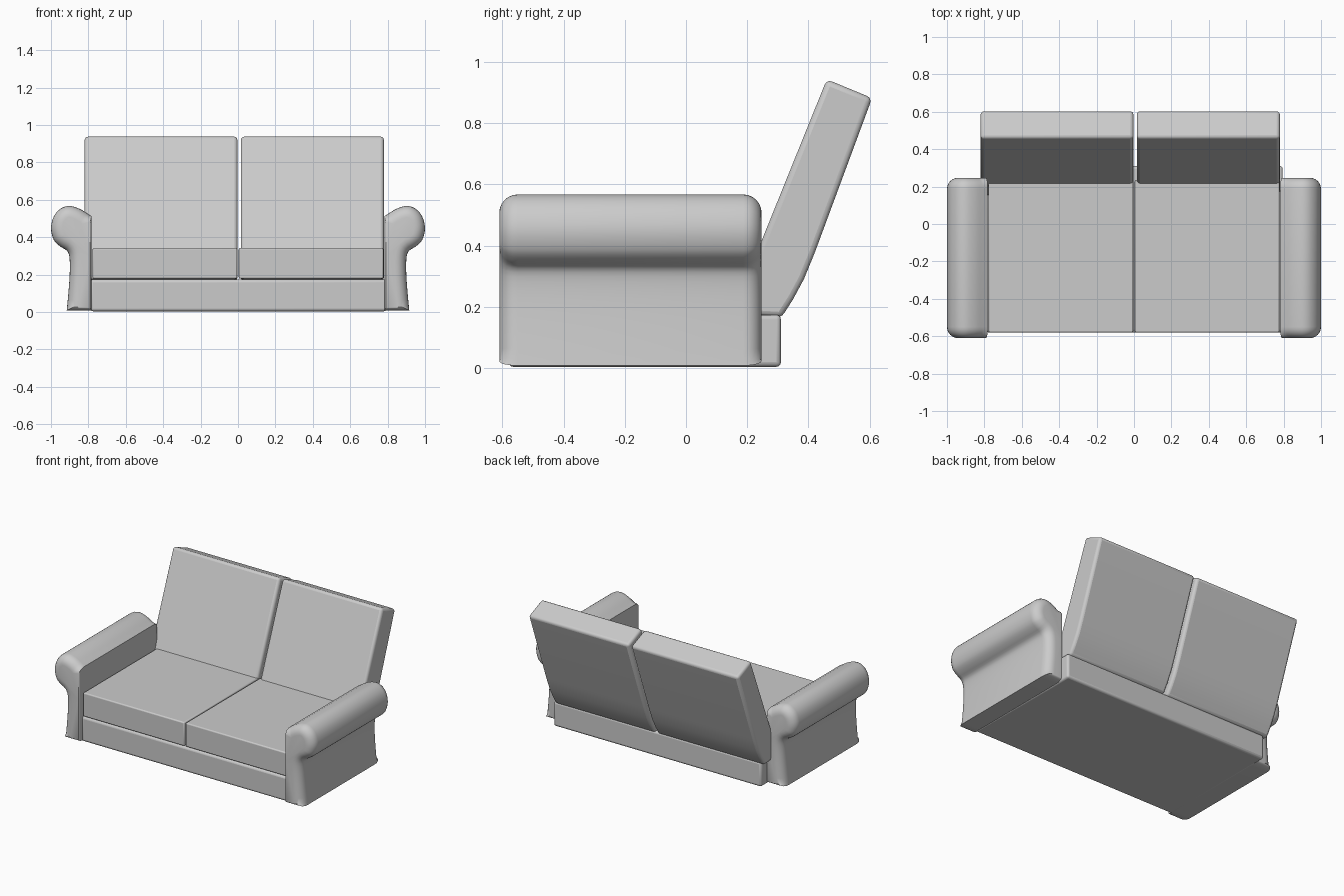
import bpy, bmesh, math
from mathutils import Vector

if "Cube" in bpy.data.objects:
    bpy.data.objects.remove(bpy.data.objects["Cube"])


def finish(name, bm, bevel=0.0, segs=3):
    bmesh.ops.recalc_face_normals(bm, faces=bm.faces)
    me = bpy.data.meshes.new(name)
    bm.to_mesh(me)
    bm.free()
    ob = bpy.data.objects.new(name, me)
    bpy.context.collection.objects.link(ob)
    if bevel:
        m = ob.modifiers.new("bevel", 'BEVEL')
        m.width, m.segments = bevel, segs
        m.limit_method, m.angle_limit = 'ANGLE', math.radians(40)
    bpy.ops.object.select_all(action='DESELECT')
    ob.select_set(True)
    bpy.context.view_layer.objects.active = ob
    bpy.ops.object.shade_smooth_by_angle(angle=math.radians(40))
    return ob


def loft(name, rings, bevel=0.0):
    bm = bmesh.new()
    vs = [[bm.verts.new(p) for p in r] for r in rings]
    n = len(vs[0])
    for a, b in zip(vs, vs[1:]):
        for i in range(n):
            j = (i + 1) % n
            bm.faces.new((a[i], a[j], b[j], b[i]))
    bm.faces.new(vs[0])
    bm.faces.new(vs[-1])
    return finish(name, bm, bevel)


def side_prism(name, x0, x1, yz, bevel):
    return loft(name, [[(x, y, z) for y, z in yz] for x in (x0, x1)], bevel)


def rect(y0, y1, z0, z1):
    return [(y0, z0), (y1, z0), (y1, z1), (y0, z1)]


# base and seat cushions
side_prism("base", -0.79, 0.795, rect(-0.58, 0.31, 0.004, 0.174), 0.015)
side_prism("seat_left", -0.777, -0.004, rect(-0.58, 0.235, 0.178, 0.342), 0.008)
side_prism("seat_right", 0.004, 0.777, rect(-0.58, 0.235, 0.178, 0.342), 0.008)

# leaning back cushions
back = [(0.15, 0.176), (0.312, 0.165), (0.35, 0.225), (0.385, 0.29),
        (0.42, 0.375), (0.608, 0.882), (0.46, 0.943)]
side_prism("back_left", -0.82, -0.003, back, 0.018)
side_prism("back_right", 0.015, 0.78, back, 0.018)

# arm cross-section: smooth scroll outline from bottom outside to top inside
pts = [Vector(p) for p in [
    (0.916, 0.008), (0.907, 0.10), (0.90, 0.20), (0.90, 0.28), (0.912, 0.325),
    (0.95, 0.35), (0.985, 0.385), (1.0, 0.45), (0.983, 0.515), (0.945, 0.555),
    (0.90, 0.567), (0.85, 0.553), (0.81, 0.53), (0.782, 0.512)]]
outline = []
for i in range(len(pts) - 1):
    a, b = pts[max(i - 1, 0)], pts[i]
    c, d = pts[i + 1], pts[min(i + 2, len(pts) - 1)]
    for t in (0, 1 / 3, 2 / 3):
        outline.append(0.5 * (2 * b + (c - a) * t + (2 * a - 5 * b + 4 * c - d) * t * t
                              + (3 * b - a - 3 * c + d) * t ** 3))
outline += [pts[-1], Vector((0.782, 0.30)), Vector((0.782, 0.008))]


def inset(d):
    n, res = len(outline), []
    for i, p in enumerate(outline):
        t = (outline[(i + 1) % n] - outline[i - 1]).normalized()
        q = p + Vector((-t.y, t.x)) * d
        if p.x < 0.79:
            q = Vector((p.x + d * 0.15, p.y - d * 0.6 if p.y > 0.5 else p.y))
        if p.y < 0.02:
            q = Vector((p.x - d * 0.5 if p.x > 0.8 else q.x, p.y + d * 0.25))
        res.append(q)
    return res


# arms with rounded front and back ends
Y0, Y1, RY, RD = -0.61, 0.247, 0.06, 0.06
for name, s in (("arm_left", -1), ("arm_right", 1)):
    front, rear = [], []
    for k in range(7):
        a = k / 6 * math.pi / 2
        ring = inset(RD * (1 - math.sin(a)))
        dy = RY * (1 - math.cos(a))
        front.append([(s * p.x, Y0 + dy, p.y) for p in ring])
        rear.append([(s * p.x, Y1 - dy, p.y) for p in ring])
    loft(name, front + rear[::-1])
